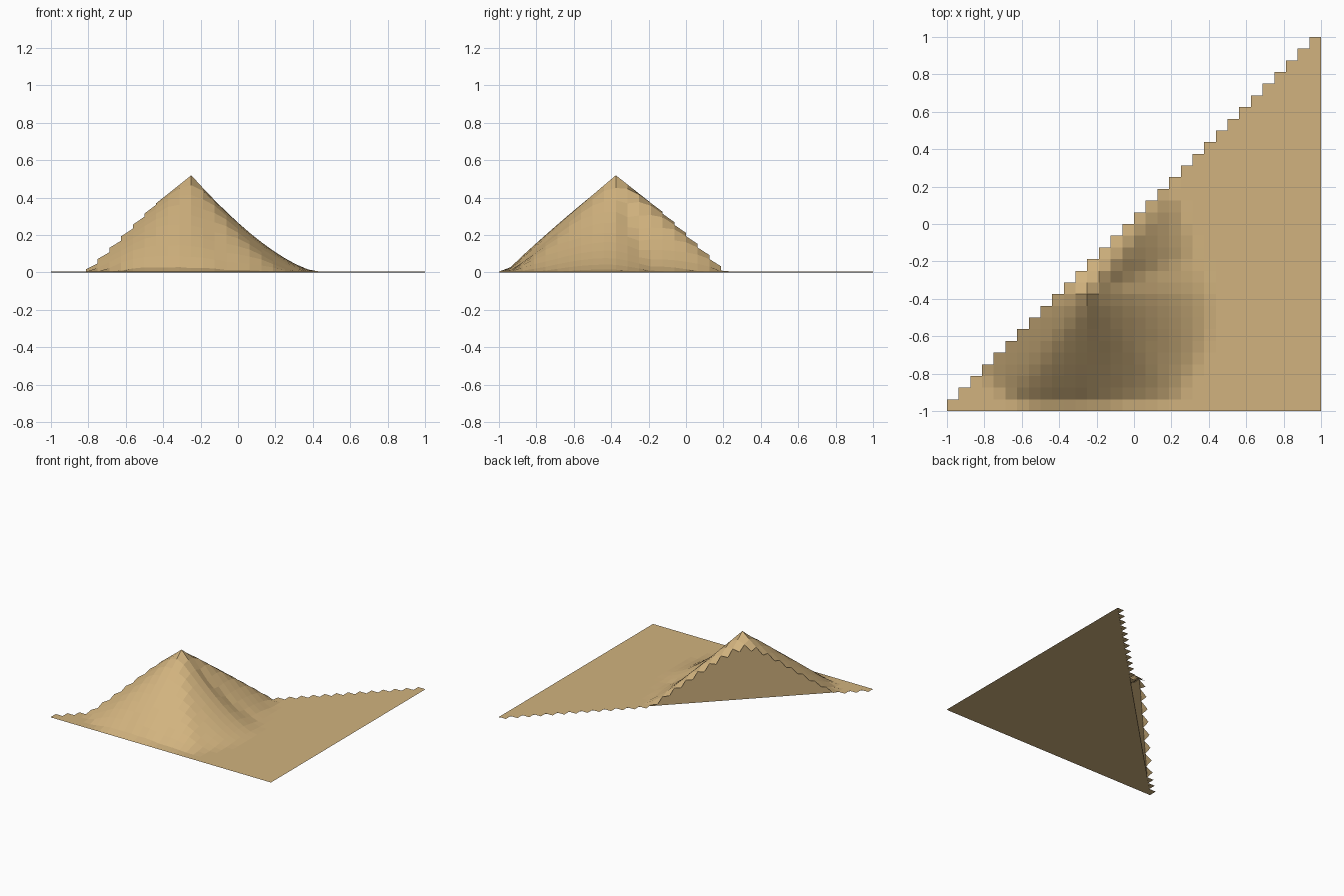
import bpy, bmesh, math

if "Cube" in bpy.data.objects:
    bpy.data.objects.remove(bpy.data.objects["Cube"])

N = 32                      # grid cells per side
STEP = 2 / N
PEAK = (-0.25, -0.375)
TOP = 0.515
BASE = 0.004

# direction in degrees from the peak, distance to the foot, slope exponent
SPURS = [(-180, .70, 1.10), (-142, .70, 1.10), (-125, .69, 1.0), (-105, .60, .93),
         (-90, .58, .95), (-70, .61, 1.12), (-48, .74, 1.35), (-38, .71, 1.4),
         (-17, .69, 1.45), (0, .67, 1.45), (20, .62, 1.5), (38, .66, 1.2),
         (52, .72, 1.0), (90, .68, 1.05), (180, .70, 1.10)]


def height(x, y):
    dx, dy = x - PEAK[0], y - PEAK[1]
    r = math.hypot(dx, dy)
    a = math.degrees(math.atan2(dy, dx))
    for (a0, r0, p0), (a1, r1, p1) in zip(SPURS, SPURS[1:]):
        if a <= a1:
            f = (a - a0) / (a1 - a0)
            reach, power = r0 + (r1 - r0) * f, p0 + (p1 - p0) * f
            break
    return BASE + TOP * max(0, 1 - r / reach) ** power


sand = bpy.data.materials.new("sand")
sand.diffuse_color = (0.64, 0.45, 0.21, 1)
sand.use_nodes = True
sand.node_tree.nodes["Principled BSDF"].inputs["Base Color"].default_value = sand.diffuse_color


def add_object(name, bm):
    me = bpy.data.meshes.new(name)
    bm.to_mesh(me)
    bm.free()
    me.materials.append(sand)
    ob = bpy.data.objects.new(name, me)
    bpy.context.collection.objects.link(ob)
    return ob


# Hill surface: stepped half of a square grid, below the diagonal
bm = bmesh.new()
grid = {}


def point(i, j):
    if (i, j) not in grid:
        x, y = -1 + i * STEP, -1 + j * STEP
        grid[i, j] = bm.verts.new((x, y, height(x, y)))
    return grid[i, j]


for i in range(N):
    for j in range(i + 1):
        bm.faces.new([point(i, j), point(i + 1, j), point(i + 1, j + 1), point(i, j + 1)])
add_object("hill_surface", bm)

# Cut wall along the diagonal, facing back left
bm = bmesh.new()
coords = [-1 + k * STEP for k in range(N + 1)]
low = [bm.verts.new((c, c, 0)) for c in coords]
high = [bm.verts.new((c, c, height(c, c))) for c in coords]
for k in range(N):
    bm.faces.new([low[k + 1], low[k], high[k], high[k + 1]])
add_object("cut_wall", bm)

# Flat underside
bm = bmesh.new()
bm.faces.new([bm.verts.new(p) for p in [(-1, -1, 0), (1, 1, 0), (1, -1, 0)]])
add_object("underside", bm)
